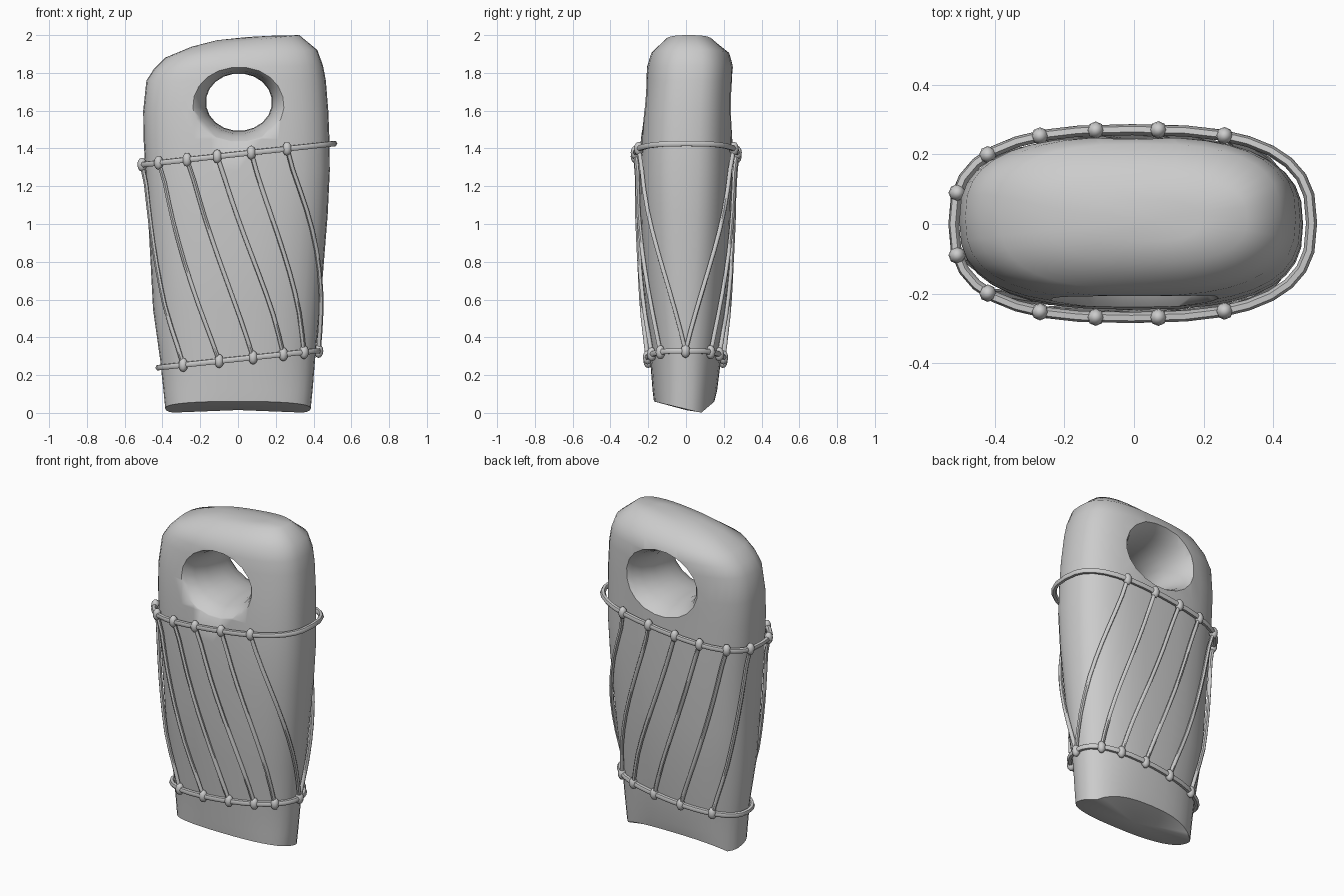
import bpy, bmesh, math
from mathutils import Vector

if "Cube" in bpy.data.objects:
    bpy.data.objects.remove(bpy.data.objects["Cube"])

# Body sections: z, x left, x right, y front, y back, tilt along x, roundness exponent
SECTIONS = [
    (0.00, -0.385, 0.385, -0.170, 0.150, 0.00, 2.5),
    (0.12, -0.395, 0.395, -0.177, 0.165, 0.00, 2.4),
    (0.28, -0.412, 0.408, -0.190, 0.185, 0.00, 2.3),
    (0.55, -0.450, 0.435, -0.220, 0.215, 0.00, 2.4),
    (0.80, -0.463, 0.455, -0.235, 0.230, 0.00, 2.5),
    (1.05, -0.477, 0.475, -0.245, 0.240, 0.00, 2.6),
    (1.28, -0.490, 0.486, -0.246, 0.244, 0.00, 2.7),
    (1.45, -0.500, 0.484, -0.240, 0.246, 0.00, 2.7),
    (1.60, -0.502, 0.478, -0.232, 0.250, 0.00, 2.7),
    (1.76, -0.485, 0.465, -0.215, 0.252, 0.00, 2.7),
    (1.83, -0.445, 0.450, -0.207, 0.250, 0.02, 2.7),
    (1.90, -0.385, 0.420, -0.185, 0.230, 0.05, 2.7),
    (1.965, -0.245, 0.325, -0.110, 0.140, 0.107, 2.6),
    (1.982, -0.110, 0.190, -0.050, 0.070, 0.08, 2.5),
]


def section(z):
    for a, b in zip(SECTIONS, SECTIONS[1:]):
        if z <= b[0]:
            t = (z - a[0]) / (b[0] - a[0])
            return [p + (q - p) * t for p, q in zip(a, b)]
    return list(SECTIONS[-1])


def oval(s, ang, off=0.0):
    _, xl, xr, yf, yb, tilt, n = s
    c, d = math.cos(ang), math.sin(ang)
    x = (xl + xr) / 2 + ((xr - xl) / 2 + off) * math.copysign(abs(c) ** (2 / n), c)
    y = (yf + yb) / 2 + ((yb - yf) / 2 + off) * math.copysign(abs(d) ** (2 / n), d)
    return x, y


def smooth(ob, angle=40):
    bpy.ops.object.select_all(action='DESELECT')
    ob.select_set(True)
    bpy.context.view_layer.objects.active = ob
    bpy.ops.object.shade_smooth_by_angle(angle=math.radians(angle))


def loft(name, rings, caps=None):
    bm = bmesh.new()
    vr = [[bm.verts.new(p) for p in r] for r in rings]
    n = len(vr[0])
    for a, b in zip(vr, vr[1:]):
        for i in range(n):
            bm.faces.new((a[i], a[(i + 1) % n], b[(i + 1) % n], b[i]))
    for ring, c in zip((vr[0], vr[-1]), caps):
        v = bm.verts.new(c)
        for i in range(n):
            bm.faces.new((ring[i], ring[(i + 1) % n], v))
    bmesh.ops.recalc_face_normals(bm, faces=bm.faces)
    me = bpy.data.meshes.new(name)
    bm.to_mesh(me)
    bm.free()
    ob = bpy.data.objects.new(name, me)
    bpy.context.collection.objects.link(ob)
    return ob


def tube(name, paths, radius, cyclic=False):
    cu = bpy.data.curves.new(name, 'CURVE')
    cu.dimensions = '3D'
    cu.bevel_depth = radius
    cu.bevel_resolution = 1
    cu.use_fill_caps = True
    for pts in paths:
        sp = cu.splines.new('POLY')
        sp.points.add(len(pts) - 1)
        for p, q in zip(sp.points, pts):
            p.co = (*q, 1)
        sp.use_cyclic_u = cyclic
    ob = bpy.data.objects.new(name, cu)
    bpy.context.collection.objects.link(ob)
    bpy.ops.object.select_all(action='DESELECT')
    ob.select_set(True)
    bpy.context.view_layer.objects.active = ob
    bpy.ops.object.convert(target='MESH')
    smooth(bpy.context.object, 60)


# Body with a slanted foot and a lopsided rounded top
SEG = 36
rings = []
for k, s in enumerate(SECTIONS):
    ring = []
    for i in range(SEG):
        x, y = oval(s, 2 * math.pi * i / SEG)
        z = s[0] + s[5] * x
        if k == 0:
            z = max(0.02 - 0.24 * y, (y - 0.08) * 0.85)
        ring.append((x, y, z))
    rings.append(ring)
body = loft("body", rings, [(0, 0, 0.015), (0.05, 0.01, 1.99)])

# Grip hole, flared toward both faces
prof = [(-0.32, 0.35, 0.28), (-0.235, 0.265, 0.208), (-0.205, 0.232, 0.185), (-0.15, 0.20, 0.167),
        (-0.06, 0.18, 0.155), (0.06, 0.175, 0.152), (0.15, 0.20, 0.167),
        (0.21, 0.225, 0.185), (0.25, 0.26, 0.208), (0.33, 0.34, 0.28)]
hole = [[(0.005 + rx * math.cos(t), y, 1.645 + rz * math.sin(t))
         for t in [2 * math.pi * (i + 0.5) / 20 for i in range(20)]] for y, rx, rz in prof]
cutter = loft("hole_cutter", hole, [(0, -0.32, 1.645), (0, 0.33, 1.645)])
cutter.hide_render = True
mod = body.modifiers.new("hole", 'BOOLEAN')
mod.operation = 'DIFFERENCE'
mod.solver = 'EXACT'
mod.object = cutter
bpy.context.view_layer.objects.active = body
bpy.ops.object.modifier_apply(modifier="hole")
bpy.data.objects.remove(cutter)
smooth(body, 50)


# Rope rings lie in slanted planes around the body
def top_z(x):
    return 1.37 + 0.115 * x


def low_z(x):
    return min(0.285 + 0.11 * x, 0.328)


def on_ring(zf, ang, off):
    x, _ = oval(section(zf(0)), ang)
    z = zf(x)
    x, y = oval(section(z), ang, off)
    return Vector((x, y, z))


def angle_at(zf, x, off):
    s = section(zf(x))
    u = (x - (s[1] + s[2]) / 2) / ((s[2] - s[1]) / 2 + off)
    u = max(-1, min(1, u))
    return math.acos(math.copysign(abs(u) ** (s[6] / 2), u))


TOP_OFF, LOW_OFF = 0.026, 0.014
for name, zf, off in (("top_rope", top_z, TOP_OFF), ("bottom_rope", low_z, LOW_OFF)):
    tube(name, [[on_ring(zf, 2 * math.pi * i / 32, off) for i in range(32)]], 0.016, True)

# Diagonal cords from the top rope to the bottom rope, mirrored front and back
tops = [-0.508, -0.42, -0.27, -0.11, 0.07, 0.26]
lows = [-0.29, -0.10, 0.08, 0.24, 0.35, 0.5]
paths, knots = [], []
for xt, xl in zip(tops, lows):
    at, al = angle_at(top_z, xt, TOP_OFF), angle_at(low_z, xl, LOW_OFF)
    for side in (-1, 1):
        a, b = on_ring(top_z, side * at, TOP_OFF), on_ring(low_z, side * al, LOW_OFF)
        path = []
        for i in range(11):
            t = i / 10
            p = a.lerp(b, t)
            # follow the straight line, but stay outside the body
            s = section(p.z)
            cx, cy = (s[1] + s[2]) / 2, (s[3] + s[4]) / 2
            u = abs(p.x - cx) / ((s[2] - s[1]) / 2 + 0.013)
            v = abs(p.y - cy) / ((s[4] - s[3]) / 2 + 0.013)
            f = (u ** s[6] + v ** s[6]) ** (1 / s[6])
            if f < 1:
                p.x, p.y = cx + (p.x - cx) / f, cy + (p.y - cy) / f
            path.append(p)
        paths.append(path)
        knots.append(a)
        if side < 0 or xl < 0.45:
            knots.append(b)
tube("cords", paths, 0.012)

# Knots where the cords meet the ropes
bm = bmesh.new()
for k in knots:
    r = bmesh.ops.create_uvsphere(bm, u_segments=8, v_segments=6, radius=1)
    for v in r["verts"]:
        v.co = k + Vector((v.co.x * 0.025, v.co.y * 0.025, v.co.z * 0.037))
me = bpy.data.meshes.new("knots")
bm.to_mesh(me)
bm.free()
ob = bpy.data.objects.new("knots", me)
bpy.context.collection.objects.link(ob)
smooth(ob, 50)
